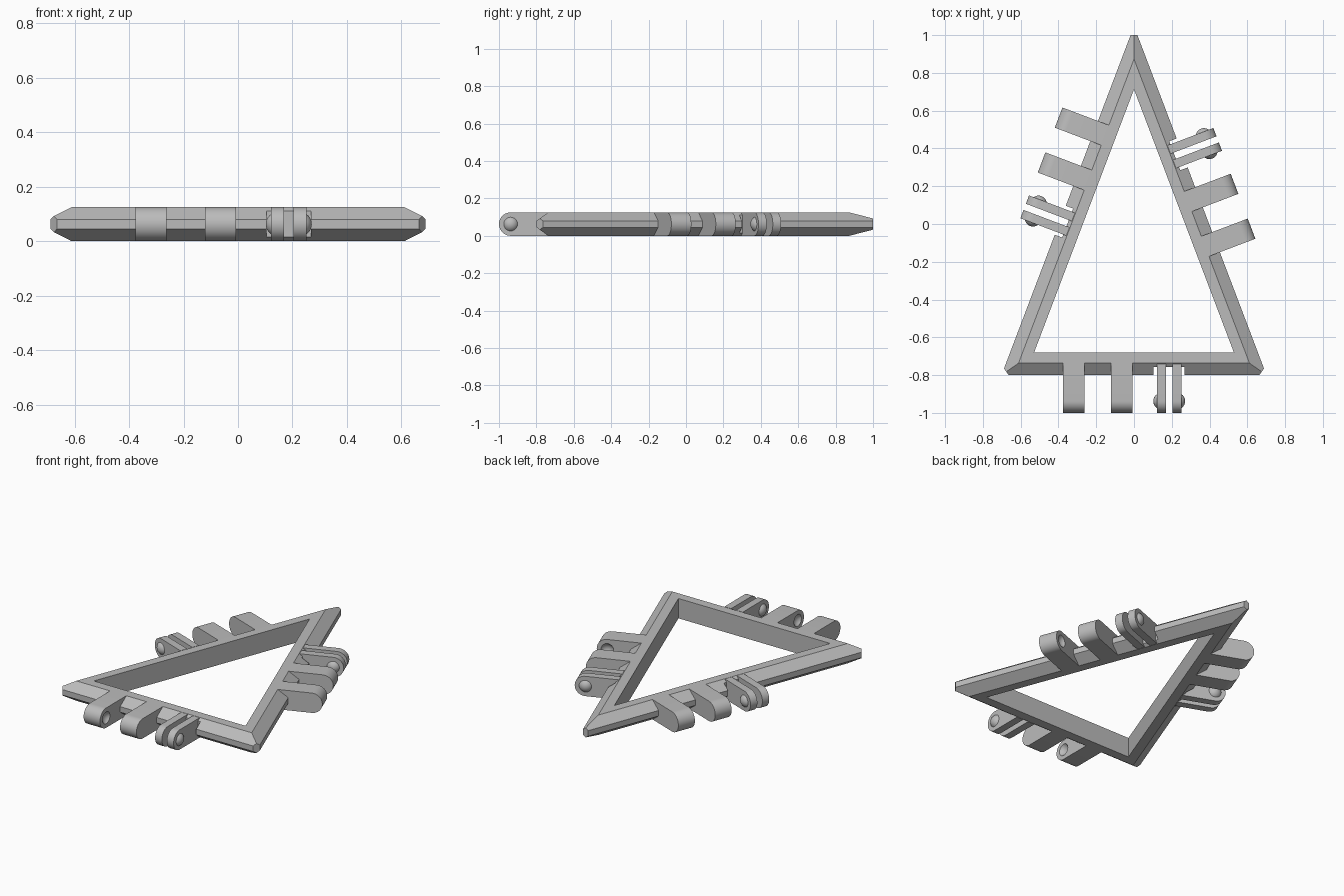
import bpy, bmesh, math
from mathutils import Matrix, Vector

if "Cube" in bpy.data.objects:
    bpy.data.objects.remove(bpy.data.objects["Cube"], do_unlink=True)

GREY = (0.5, 0.5, 0.5, 1)
grey = bpy.data.materials.new("light grey")
grey.use_nodes = True
grey.diffuse_color = GREY
grey.node_tree.nodes["Principled BSDF"].inputs["Base Color"].default_value = GREY

HEIGHT = 0.125
MID = HEIGHT / 2
NX, NY = 0.935, 0.355            # outward normal of the slanted sides
BASE, SIDE = 0.68, 0.253         # distance of the inner walls from the centre
REACH = 0.32                     # inner wall to hinge tip
PIN = REACH - MID                # inner wall to hinge axis
DOME_R, DOME_H = 0.044, 0.02


def finish(name, bm, matrix=Matrix.Identity(4)):
    """Turn a bmesh into a shaded object."""
    bm.transform(matrix)
    bmesh.ops.recalc_face_normals(bm, faces=bm.faces)
    mesh = bpy.data.meshes.new(name)
    bm.to_mesh(mesh)
    bm.free()
    mesh.materials.append(grey)
    mesh.shade_smooth()
    mesh.set_sharp_from_angle(angle=math.radians(30))
    obj = bpy.data.objects.new(name, mesh)
    bpy.context.collection.objects.link(obj)
    return obj


def cut(obj, cutter):
    """Subtract the cutter and remove it."""
    cutter.hide_render = True
    mod = obj.modifiers.new("cut", 'BOOLEAN')
    mod.operation, mod.solver, mod.object = 'DIFFERENCE', 'EXACT', cutter
    graph = bpy.context.evaluated_depsgraph_get()
    mesh = bpy.data.meshes.new_from_object(obj.evaluated_get(graph))
    obj.modifiers.clear()
    obj.data = mesh
    mesh.set_sharp_from_angle(angle=math.radians(30))
    bpy.data.objects.remove(cutter, do_unlink=True)


def extrude_profile(points, u0, u1):
    """Prism of a (distance, height) profile between two positions along a side."""
    bm = bmesh.new()
    a = [bm.verts.new((u0, d, z)) for d, z in points]
    b = [bm.verts.new((u1, d, z)) for d, z in points]
    bm.faces.new(a)
    bm.faces.new(b)
    for i in range(len(a)):
        j = (i + 1) % len(a)
        bm.faces.new((a[i], a[j], b[j], b[i]))
    return bm


def lug_profile(start):
    """Bar side view with a rounded tip."""
    arc = [(PIN + MID * math.cos(t), MID + MID * math.sin(t))
           for t in (math.radians(-90 + 180 * i / 20) for i in range(21))]
    return [(start, 0)] + arc + [(start, HEIGHT)]


def ball(u):
    bm = bmesh.new()
    bmesh.ops.create_uvsphere(bm, u_segments=32, v_segments=20, radius=DOME_R)
    bm.transform(Matrix.Translation((u, PIN, MID)))
    return bm


def clip(bm, point, normal):
    """Cut off everything beyond a plane and close the cut."""
    geom = bm.verts[:] + bm.edges[:] + bm.faces[:]
    res = bmesh.ops.bisect_plane(bm, geom=geom, plane_co=point, plane_no=normal,
                                 clear_outer=True)
    edges = [e for e in res["geom_cut"] if isinstance(e, bmesh.types.BMEdge)]
    bmesh.ops.holes_fill(bm, edges=edges, sides=0)


def corners(d):
    """Triangle corners at a distance outside the inner wall."""
    x = (SIDE + d + NY * (BASE + d)) / NX
    return [(x, -BASE - d), (0, (SIDE + d) / NY), (-x, -BASE - d)]


# Triangular frame with a bevelled outer edge and blunt corners
OUTER = 0.119
profile = [(0, 0), (0, HEIGHT), (0.057, HEIGHT), (OUTER, 0.08), (OUTER, 0.045), (0.057, 0)]
bm = bmesh.new()
rings = [[bm.verts.new((x, y, z)) for x, y in corners(d)] for d, z in profile]
for i, ring in enumerate(rings):
    nxt = rings[(i + 1) % len(rings)]
    for j in range(3):
        k = (j + 1) % 3
        bm.faces.new((ring[j], ring[k], nxt[k], nxt[j]))
bmesh.ops.recalc_face_normals(bm, faces=bm.faces)
clip(bm, (0, 1, 0), (0, 1, 0))
for s in (1, -1):
    clip(bm, (s * 0.664, -0.8, 0), (s * 0.823, -0.568, 0))
frame = finish("frame", bm)

# Hinge set on each side: two socket lugs and a pair of domed clip plates
SIDES = [("front", (0, -1), BASE, 0),
         ("left", (NX, NY), SIDE, 0.075),
         ("right", (-NX, NY), SIDE, -0.066)]
LUGS = [("outer", -0.376, -0.262, 1), ("inner", -0.122, -0.008, -1)]
PLATES = [("first", 0.122, 0.169, -1), ("second", 0.204, 0.251, 1)]

for side, (nx, ny), base, shift in SIDES:
    n, t = Vector((nx, ny, 0)), Vector((-ny, nx, 0))
    place = Matrix((t, n, (0, 0, 1))).transposed().to_4x4()
    place.translation = n * base + t * shift

    # Clearance notch behind the clip plates
    box = [(0.077, -0.1), (0.3, -0.1), (0.3, 0.3), (0.077, 0.3)]
    cut(frame, finish("notch_cutter", extrude_profile(box, 0.104, 0.268), place))

    # Socket lugs, with the sockets facing each other
    for label, u0, u1, facing in LUGS:
        lug = finish(f"{side}_{label}_lug", extrude_profile(lug_profile(0.055), u0, u1), place)
        face = u1 if facing > 0 else u0
        cut(lug, finish("socket_cutter", ball(face + facing * (DOME_R - DOME_H)), place))

    # Clip plates, with domes facing outward
    for label, u0, u1, facing in PLATES:
        finish(f"{side}_{label}_plate", extrude_profile(lug_profile(0.06), u0, u1), place)
        face = u1 if facing > 0 else u0
        bm = ball(face - facing * (DOME_R - DOME_H))
        clip(bm, (face - facing * 0.001, 0, 0), (-facing, 0, 0))
        finish(f"{side}_{label}_dome", bm, place)
